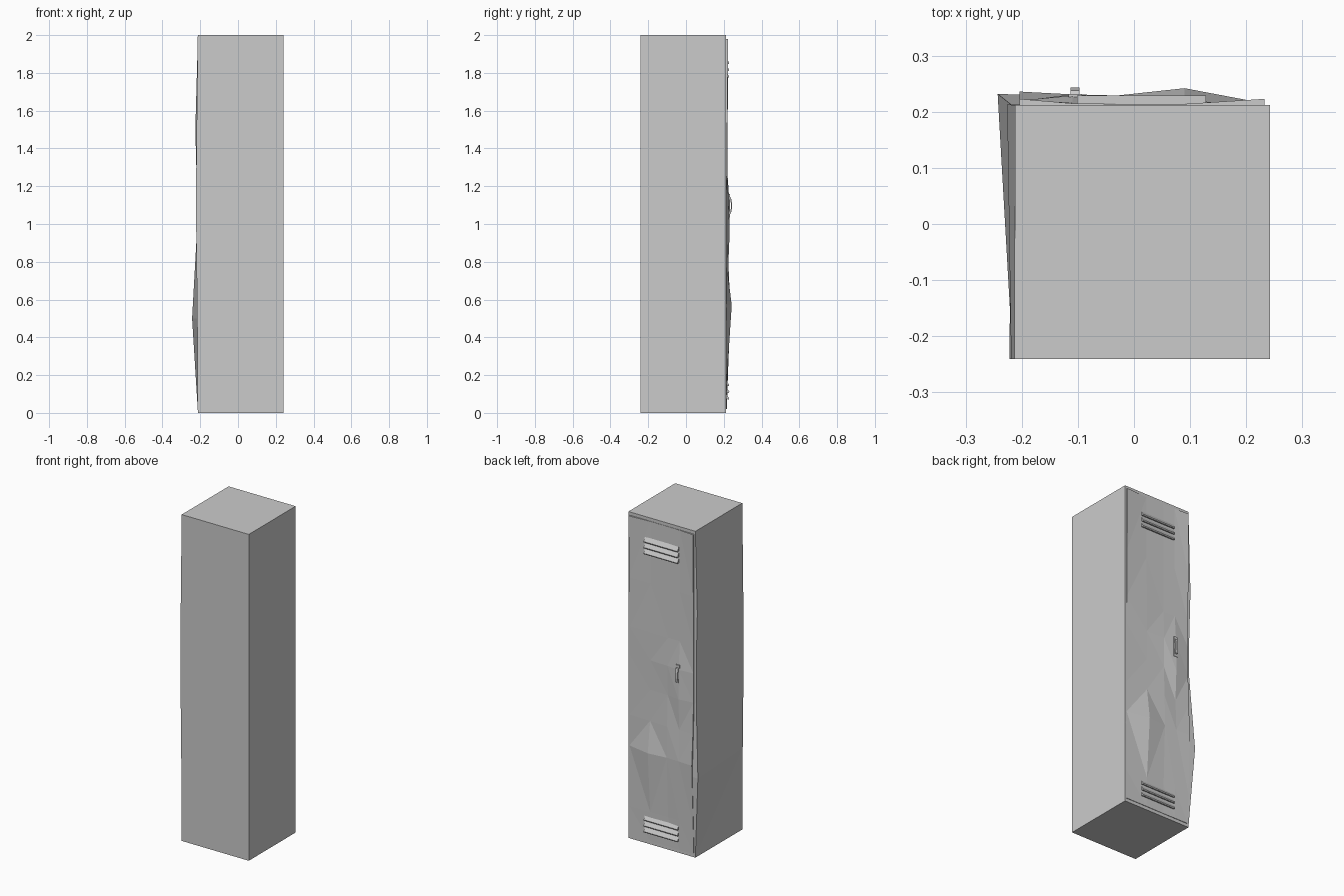
import bpy, bmesh
from mathutils import Vector

if "Cube" in bpy.data.objects:
    bpy.data.objects.remove(bpy.data.objects["Cube"])


def make(name, verts, faces):
    bm = bmesh.new()
    vs = [bm.verts.new(v) for v in verts]
    for f in faces:
        bm.faces.new([vs[i] for i in f])
    bmesh.ops.recalc_face_normals(bm, faces=bm.faces)
    bmesh.ops.triangulate(bm, faces=[f for f in bm.faces if len(f.verts) == 4])
    me = bpy.data.meshes.new(name)
    bm.to_mesh(me)
    bm.free()
    ob = bpy.data.objects.new(name, me)
    bpy.context.collection.objects.link(ob)
    return ob


def loft(name, rings):
    """Closed skin through a list of equal-length rings."""
    n = len(rings[0])
    verts = [v for r in rings for v in r]
    faces = [(k * n + i, k * n + (i + 1) % n, (k + 1) * n + (i + 1) % n, (k + 1) * n + i)
             for k in range(len(rings) - 1) for i in range(n)]
    faces += [tuple(range(n)), tuple(range(len(verts) - n, len(verts)))]
    return make(name, verts, faces)


# Cabinet: box with a buckled left side (z, door-edge x, door-edge y, front-edge x)
side = [(0, -.212, .212, -.213), (.5, -.243, .232, -.216), (.95, -.218, .212, -.221),
        (1.2, -.218, .212, -.222), (1.5, -.226, .213, -.219), (2, -.212, .212, -.213)]
loft("cabinet", [[(.242, -.241, z), (.242, .212, z), (bx, by, z), (fx, -.241, z)]
                 for z, bx, by, fx in side])

# Door: thin folded sheet, each row gives the y of five columns
xs = [.233, .09, -.03, -.11, -.204]
rows = [(.02, [.215, .215, .214, .215, .216]),
        (.20, [.215, .218, .217, .220, .222]),
        (.57, [.215, .242, .229, .231, .236]),
        (.76, [.215, .219, .226, .223, .225]),
        (.95, [.215, .216, .219, .231, .219]),
        (1.13, [.215, .217, .222, .229, .220]),
        (1.30, [.216, .217, .216, .217, .219]),
        (1.60, [.219, .215, .215, .216, .221]),
        (1.98, [.223, .214, .214, .215, .223])]
loft("door", [[(x, y, z) for x, y in zip(xs, ys)] +
              [(x, y - .012, z) for x, y in reversed(list(zip(xs, ys)))]
              for z, ys in rows])

# Louvres: three sloping hoods at the top and bottom of the door
for label, base in (("top", 1.775), ("bottom", .07)):
    for i in range(3):
        z = base + i * .036
        prof = [(.212, z + .034), (.229, z + .006), (.227, z), (.212, z + .004)]
        loft(f"{label}_louvre_{i + 1}",
             [[(x, y, zz) for y, zz in prof] for x in (.128, -.102)])

# Handle: backing plate and arched pull
def box(name, lo, hi):
    loft(name, [[(lo[0], lo[1], z), (hi[0], lo[1], z), (hi[0], hi[1], z), (lo[0], hi[1], z)]
                for z in (lo[2], hi[2])])


box("handle_plate", (-.117, .215, 1.035), (-.093, .232, 1.16))
path = [Vector(p) for p in ((.222, 1.045), (.238, 1.055), (.243, 1.08), (.243, 1.115),
                            (.238, 1.14), (.222, 1.15))]
rings = []
for i, p in enumerate(path):
    t = (path[min(i + 1, 5)] - path[max(i - 1, 0)]).normalized()
    q = p - Vector((t.y, -t.x)) * .006
    rings.append([(-.113, *p), (-.097, *p), (-.097, *q), (-.113, *q)])
loft("handle_pull", rings)
